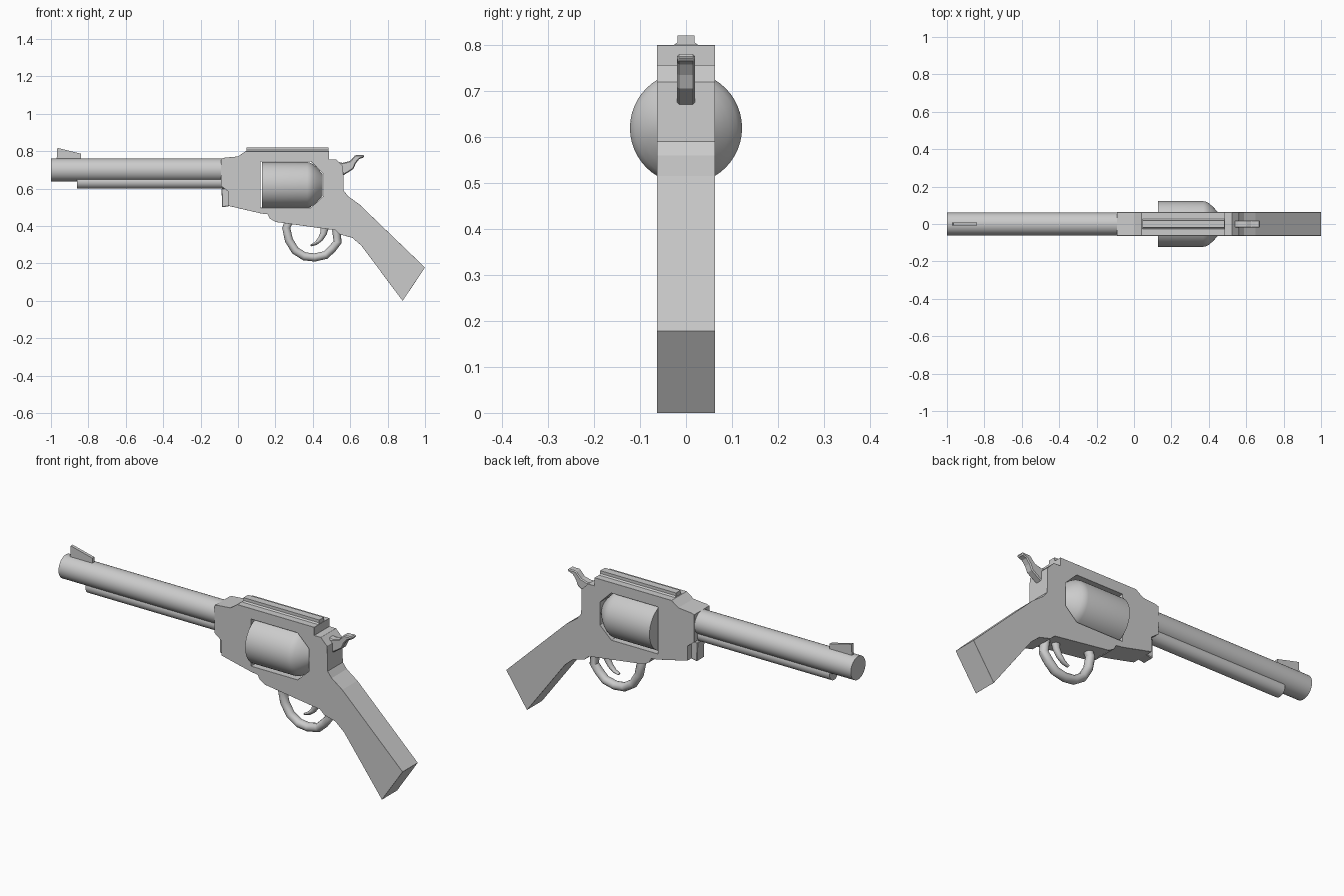
import bpy, bmesh, math
from mathutils import Vector

if "Cube" in bpy.data.objects:
    bpy.data.objects.remove(bpy.data.objects["Cube"])


def finish(bm, name, smooth=False):
    bmesh.ops.recalc_face_normals(bm, faces=bm.faces)
    me = bpy.data.meshes.new(name)
    bm.to_mesh(me)
    bm.free()
    ob = bpy.data.objects.new(name, me)
    bpy.context.collection.objects.link(ob)
    bpy.ops.object.select_all(action='DESELECT')
    ob.select_set(True)
    bpy.context.view_layer.objects.active = ob
    if smooth:
        bpy.ops.object.shade_smooth_by_angle(angle=math.radians(35))
    return ob


def add_bevel(ob, width, segments=1):
    b = ob.modifiers.new("bevel", 'BEVEL')
    b.width, b.segments, b.limit_method = width, segments, 'ANGLE'
    b.angle_limit = math.radians(40)


def prism(name, pts, half, bevel=0):
    """Side profile (x, z) extruded evenly across y."""
    bm = bmesh.new()
    f = bm.faces.new([bm.verts.new((x, -half, z)) for x, z in pts])
    r = bmesh.ops.extrude_face_region(bm, geom=[f])
    verts = [v for v in r['geom'] if isinstance(v, bmesh.types.BMVert)]
    bmesh.ops.translate(bm, verts=verts, vec=(0, 2 * half, 0))
    ob = finish(bm, name)
    if bevel:
        add_bevel(ob, bevel)
    return ob


def skin(bm, rings):
    """Join vertex rings into a capped skin."""
    rings = [[bm.verts.new(p) for p in r] for r in rings]
    n = len(rings[0])
    for a, b in zip(rings, rings[1:]):
        for i in range(n):
            j = (i + 1) % n
            bm.faces.new((a[i], a[j], b[j], b[i]))
    bm.faces.new(rings[0])
    bm.faces.new(rings[-1])


def lathe(name, profile, zc, n=48):
    """(x, radius) profile turned about a lengthwise axis at height zc."""
    bm = bmesh.new()
    ang = [2 * math.pi * i / n for i in range(n)]
    skin(bm, [[(x, r * math.cos(a), zc + r * math.sin(a)) for a in ang] for x, r in profile])
    return finish(bm, name, True)


def tube(name, path, n=12):
    """Elliptical bar along an (x, z, in-plane radius, y radius) path."""
    bm = bmesh.new()
    rings = []
    for i, (x, z, r, ry) in enumerate(path):
        p, q = path[max(i - 1, 0)], path[min(i + 1, len(path) - 1)]
        d = Vector((q[0] - p[0], 0, q[1] - p[1])).normalized()
        side = Vector((-d.z, 0, d.x))
        rings.append([Vector((x, 0, z)) + side * r * math.cos(2 * math.pi * k / n)
                      + Vector((0, ry * math.sin(2 * math.pi * k / n), 0)) for k in range(n)])
    skin(bm, rings)
    return finish(bm, name, True)


# Frame and grip in one slab
frame = prism("frame_and_grip", [
    (-.092, .76), (-.075, .765), (0, .772), (.04, .80), (.487, .80), (.487, .757),
    (.525, .757), (.562, .72), (.565, .59), (.588, .56), (.65, .515), (1, .178),
    (.88, 0), (.66, .295), (.61, .338), (.545, .355), (.52, .378), (.20, .422),
    (.17, .44), (.158, .463), (.12, .468), (-.052, .508), (-.052, .585), (-.092, .615)], .063)

# Window for the cylinder
cutter = prism("window_cutter", [
    (.12, .498), (.39, .498), (.456, .56), (.456, .68), (.39, .745), (.12, .745)], .2)
cutter.hide_render = True
cutter.hide_set(True)
cut = frame.modifiers.new("window", 'BOOLEAN')
cut.operation, cut.solver, cut.object = 'DIFFERENCE', 'EXACT', cutter
add_bevel(frame, .004)

# Cylinder with rounded rear taper
lathe("cylinder", [(.127, .122), (.37, .122), (.385, .119), (.40, .111),
                   (.42, .094), (.438, .075), (.452, .058)], .62)

# Barrel and ejector rod
lathe("barrel", [(-1, .061), (-.05, .061)], .70)
lathe("ejector_rod", [(-.86, .037), (-.05, .037)], .637, 32)

# Lug under the front of the frame
prism("front_lug", [(-.085, .50), (-.04, .508), (-.04, .60), (-.088, .60)], .03, .003)

# Front sight
prism("front_sight", [(-.97, .75), (-.966, .818), (-.84, .787), (-.84, .75)], .008)

# Sighting rib with sloped foot along the top strap
bm = bmesh.new()
sec = [(-.027, .795), (-.027, .80), (-.019, .806), (-.019, .821),
       (.019, .821), (.019, .806), (.027, .80), (.027, .795)]
skin(bm, [[(x, y, z) for y, z in sec] for x in (.045, .485)])
finish(bm, "top_rib")

# Hammer
prism("hammer", [
    (.52, .745), (.56, .738), (.598, .748), (.614, .765), (.628, .780), (.65, .779), (.674, .781),
    (.674, .767), (.648, .758), (.63, .735), (.617, .706), (.59, .688), (.555, .666), (.52, .66)],
    .02, .005)

# Trigger guard loop
tube("trigger_guard", [(x, z, .022, .024) for x, z in [
    (.275, .43), (.258, .39), (.272, .325), (.305, .27), (.355, .238), (.41, .232),
    (.468, .245), (.505, .28), (.533, .315), (.525, .38)]])

# Trigger
tube("trigger", [(.465, .40, .022, .018), (.457, .36, .018, .017), (.44, .33, .014, .015),
                 (.415, .306, .009, .013), (.388, .296, .005, .010)])
